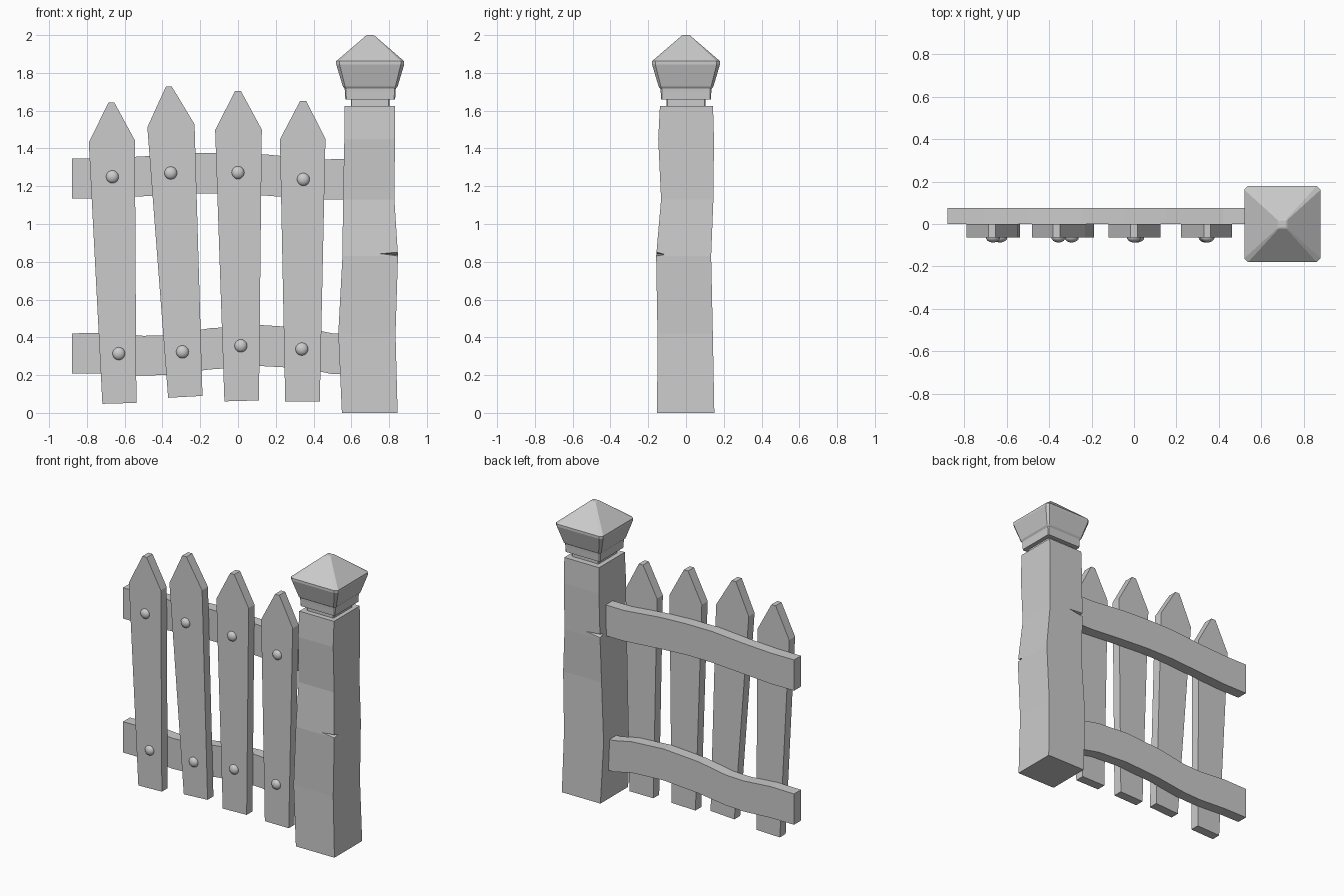
import bpy, bmesh
from mathutils import Vector

if "Cube" in bpy.data.objects:
    bpy.data.objects.remove(bpy.data.objects["Cube"])

PX = 0.70  # post centre in x


def make(name, verts, faces, smooth=False):
    me = bpy.data.meshes.new(name)
    me.from_pydata([Vector(v) for v in verts], [], faces)
    bm = bmesh.new()
    bm.from_mesh(me)
    bmesh.ops.recalc_face_normals(bm, faces=bm.faces[:])
    for f in bm.faces:
        f.smooth = smooth
    bm.to_mesh(me)
    bm.free()
    ob = bpy.data.objects.new(name, me)
    bpy.context.collection.objects.link(ob)
    return ob


def loft(name, rings):
    """Skin a stack of equal-sized rings and close both ends."""
    n = len(rings[0])
    verts = [v for r in rings for v in r]
    faces = [tuple(range(n)), tuple(range(len(verts) - n, len(verts)))]
    for k in range(len(rings) - 1):
        for i in range(n):
            j = (i + 1) % n
            faces.append((k * n + i, k * n + j, k * n + n + j, k * n + n + i))
    return make(name, verts, faces)


def slab(name, outline, y0, y1):
    """Extrude an (x, z) outline in y."""
    return loft(name, [[(x, y, z) for x, z in outline] for y in (y0, y1)])


def octagon(h, c, z):
    """Square ring of half width h with corners chamfered by c."""
    pts = [(h, c - h), (h, h - c), (h - c, h), (c - h, h),
           (-h, h - c), (-h, c - h), (c - h, -h), (h - c, -h)]
    return [(PX + x, y, z) for x, y in pts]


# Crooked post: z, x range, y range
levels = [(0, .55, .845, -.153, .15), (.42, .531, .834, -.151, .142),
          (.83, .553, .847, -.158, .133), (1.13, .556, .828, -.132, .145),
          (1.45, .563, .831, -.147, .148), (1.625, .565, .831, -.138, .143)]
post = loft("post", [[(a, c, z), (b, c, z), (b, d, z), (a, d, z)]
                     for z, a, b, c, d in levels])

# Wedge-shaped cracks in two opposite corners of the post
cracks = [[(.745, -.162, .843), (.856, -.108, .838), (.90, -.21, .872), (.90, -.21, .815)],
          [(.68, .150, 1.160), (.545, .105, 1.155), (.51, .19, 1.185), (.51, .19, 1.125)]]
for pts in cracks:
    cutter = make("crack_cutter", pts, [(0, 1, 2), (0, 1, 3), (1, 2, 3), (0, 2, 3)])
    cutter.hide_render = True
    cutter.hide_set(True)
    mod = post.modifiers.new("crack", "BOOLEAN")
    mod.operation = "DIFFERENCE"
    mod.solver = "EXACT"
    mod.object = cutter

# Neck, collar and pointed cap
loft("post_neck", [octagon(.102, .004, 1.60), octagon(.102, .004, 1.68)])
loft("post_collar", [octagon(.132, .006, 1.66), octagon(.134, .006, 1.70),
                     octagon(.136, .008, 1.725)])
loft("post_cap", [octagon(.132, .010, 1.712), octagon(.145, .012, 1.728),
                  octagon(.180, .018, 1.845), octagon(.180, .018, 1.862),
                  octagon(.024, .004, 1.996), octagon(.016, .003, 2.0)])

# Wavy rails: x, bottom z, top z
rails = {
    "top_rail": [(-.88, 1.135, 1.348), (-.70, 1.135, 1.348), (-.50, 1.147, 1.358),
                 (-.25, 1.162, 1.377), (-.05, 1.162, 1.377), (.15, 1.150, 1.368),
                 (.42, 1.130, 1.342), (.60, 1.130, 1.344)],
    "bottom_rail": [(-.88, .208, .421), (-.70, .208, .424), (-.50, .197, .408),
                    (-.36, .202, .412), (-.15, .230, .448), (.12, .248, .465),
                    (.36, .235, .450), (.50, .205, .421), (.60, .205, .421)]}
for name, pts in rails.items():
    outline = [(x, lo) for x, lo, hi in pts] + [(x, hi) for x, lo, hi in reversed(pts)]
    slab(name, outline, 0, .076)

# Pickets (bottom left, bottom right, right shoulder, tip, left shoulder) and stud centres
pickets = [
    [(-.718, .048), (-.538, .053), (-.546, 1.443), (-.670, 1.642), (-.790, 1.432),
     (-.665, 1.250), (-.631, .314)],
    [(-.370, .080), (-.188, .090), (-.230, 1.528), (-.366, 1.727), (-.480, 1.512),
     (-.356, 1.270), (-.294, .323)],
    [(-.072, .061), (.111, .066), (.126, 1.500), (0, 1.703), (-.121, 1.498),
     (0, 1.272), (.015, .355)],
    [(.250, .060), (.433, .060), (.463, 1.451), (.345, 1.652), (.222, 1.448),
     (.346, 1.236), (.338, .338)]]
for i, (bl, br, rs, tip, ls, *studs) in enumerate(pickets, 1):
    x, z = tip
    slab(f"picket_{i}", [bl, br, rs, (x + .016, z), (x - .016, z), ls], -.064, 0)
    # Domed studs holding the picket to each rail
    for (sx, sz), where in zip(studs, ("top", "bottom")):
        bpy.ops.mesh.primitive_uv_sphere_add(segments=16, ring_count=10, radius=.034,
                                             location=(sx, -.062, sz))
        stud = bpy.context.object
        stud.name = f"stud_{where}_{i}"
        stud.scale.y = .75
        bpy.ops.object.shade_smooth()
